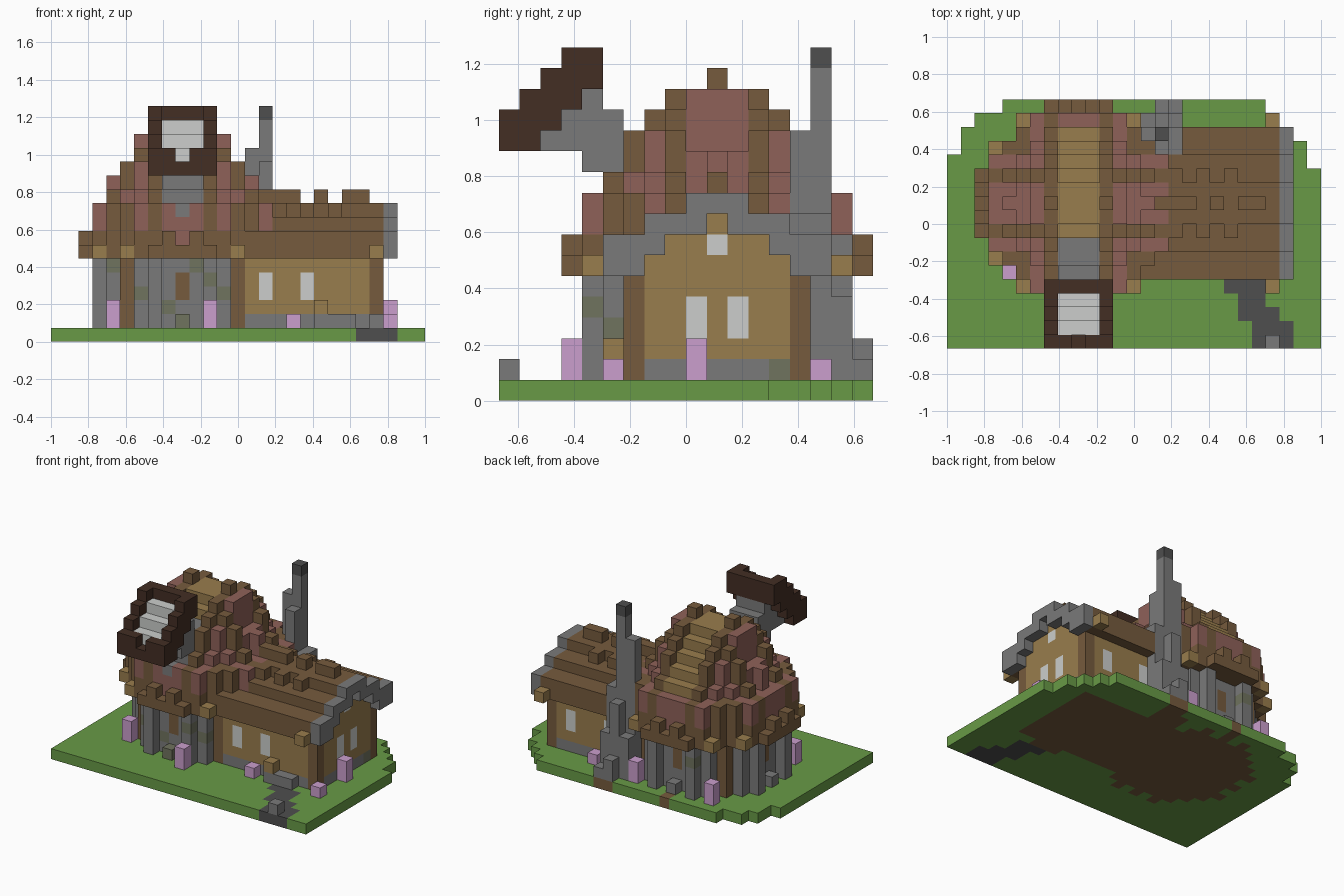
import bpy, bmesh
from mathutils import Vector

old = bpy.data.objects.get("Cube")
if old:
    bpy.data.objects.remove(old, do_unlink=True)

U = 2 / 27                      # block size
CX, CY = 9, 10                  # tower centre column; CY is also the wing ridge row

COLORS = {
    "grass": (104, 154, 70), "timber": (118, 91, 61), "roof_red": (143, 97, 89),
    "ochre": (153, 125, 77), "stone": (122, 122, 122), "dark_wood": (67, 46, 36),
    "pale_glass": (204, 206, 204), "pink": (203, 159, 205),
    "dark_stone": (78, 78, 78), "moss": (112, 115, 94),
}


def linear(c):
    c /= 255
    return c / 12.92 if c < 0.04 else ((c + 0.055) / 1.055) ** 2.4


MATS = {}
for name, rgb in COLORS.items():
    m = bpy.data.materials.new(name)
    m.use_nodes = True
    col = (*[linear(c) for c in rgb], 1)
    m.diffuse_color = col
    m.node_tree.nodes["Principled BSDF"].inputs["Base Color"].default_value = col
    MATS[name] = m

grid = {}                       # block -> (part, colour)


def put(part, color, xs, ys, zs):
    """Fill a box of blocks; each range is a number or an inclusive pair."""
    span = lambda r: range(r, r + 1) if isinstance(r, int) else range(r[0], r[1] + 1)
    for i in span(xs):
        for j in span(ys):
            for k in span(zs):
                grid[i, j, k] = (part, color)


def octagon(r, total):
    """Offsets from the tower centre that lie in an octagonal disc."""
    return [(a, b) for a in range(-r, r + 1) for b in range(-r, r + 1)
            if abs(a) + abs(b) <= total]


# Wing walls with corner posts and plinth
put("wing_walls", "ochre", (13, 23), (6, 14), (2, 6))
put("wing_walls", "stone", (13, 23), (6, 14), 1)
put("wing_walls", "moss", 23, 13, 1)
for j in (6, 14):
    put("wing_post", "timber", 23, j, (1, 5))

# Wing roof: stepped arch, with a stone verge around the gable
for d in range(-5, 6):
    a = abs(d)
    top = 9 if a <= 1 else 8 if a <= 3 else 7
    for k in range(6, top + 1):
        inner = (a <= 2 and k <= 7) or (a == 0 and k == 8) or (a == 3 and k == 6)
        put("wing_roof", "timber", (13, 22), CY + d, k)
        put("gable_wall" if inner else "wing_roof", "ochre" if inner else "timber",
            23, CY + d, k)
        if not inner:
            put("gable_verge", "stone", 24, CY + d, k)
for i in (15, 16, 17, 19, 21, 22):
    put("ridge_blocks", "timber", i, CY, 10)
for i in (16, 18, 20):
    for j in (8, 12):
        put("ridge_blocks", "timber", i, j, 9)

# Wing windows, doorstep and lamp
for i, j in ((15, 6), (18, 6), (17, 14), (21, 14), (23, 9), (23, 11)):
    put("wing_window", "pale_glass", i, j, (3, 4))
put("wing_window", "pale_glass", 23, CY, 7)
put("doorstep", "stone", (19, 21), 5, 1)
put("lamp", "ochre", 19, 5, 2)

# Tower walls, diagonal posts, buttresses, shutters and moss
for a, b in octagon(5, 8):
    post = abs(a) == 4 and abs(b) == 4
    put("tower_post" if post else "tower_walls", "timber" if post else "stone",
        CX + a, CY + b, (1, 5))
for s in (-2, 2):
    for j in (4, 16):
        put("buttress", "stone", CX + s, j, (1, 5))
    put("buttress", "stone", 3, CY + s, (1, 5))
for i, j in ((9, 5), (9, 15), (4, 10)):
    put("tower_shutter", "timber", i, j, (3, 4))
for i, j, k in ((4, 7, 5), (6, 5, 3), (8, 5, 2), (10, 5, 5), (12, 5, 3), (11, 4, 4),
                (7, 16, 4), (11, 15, 3), (4, 8, 3), (4, 12, 4), (5, 14, 3)):
    if grid[i, j, k][0] != "tower_post":
        put(grid[i, j, k][0], "moss", i, j, k)

# Tower eaves: alternating block ends over a solid ring, and beam ends
for a, b in octagon(7, 9):
    put("tower_eaves", "timber", CX + a, CY + b, 6)
    if max(abs(a), abs(b)) == 7 and min(abs(a), abs(b)) % 2:
        put("tower_eaves", "timber", CX + a, CY + b, 7)
for s in (-1, 1):
    for a in (-4, 4):
        put("beam_ends", "ochre", CX + a, CY + 6 * s, 6)
    put("beam_ends", "ochre", CX - 6, CY + 4 * s, 6)
    put("beam_ends", "ochre", 23, CY + 6 * s, 6)

# Tower roof: timber ribs standing proud of red side panels and an ochre back strip
RIB = {7: 6, 8: 6, 9: 6, 10: 5, 11: 4, 12: 4, 13: 3, 14: 2}
SIDE = {10: 4, 11: 4, 12: 3, 13: 3, 14: 3}
BACK_STRIP = {10: 5, 11: 4, 12: 3, 13: 2, 14: 1}
for k, r in RIB.items():
    for a, b in octagon(6, 9):
        p, q = abs(a), abs(b)
        if q <= 1:
            solid = p <= SIDE.get(k, r)
        elif p <= 1:
            solid = q <= BACK_STRIP.get(k, r)
        else:
            solid = max(p, q) <= r and p + q <= r + (3 if k < 10 else 2)
        if not solid:
            continue
        if p <= 1 and k >= 10:
            color = "stone" if b <= -3 else "ochre"
        elif min(p, q) == 2 or (min(p, q) == 4 and k < 10) or (p == 2 and k >= 13):
            color = "timber"
        elif k == 7 and min(p, q) > 2:
            color = "timber"
        else:
            color = "roof_red"
        put("tower_roof", color, CX + a, CY + b, k)
for s in (-1, 1):
    put("tower_roof", "timber", CX + 2 * s, CY, 15)
    put("tower_roof", "roof_red", CX + 5 * s, CY, (10, 11))

# Tilted viewing dish: stone arm, dark frame, pale stepped glass
ARM = {2: (12, 12), 3: (12, 13), 4: (11, 14), 5: (11, 13), 6: (10, 12), 7: (10, 12)}
for j, zs in ARM.items():
    put("dish_arm", "stone", (8, 10), j, zs)
put("dish_arm", "stone", 9, 4, 9)
FRAME = ((12, 13), (12, 14), (13, 15), (14, 16), (15, 16))
for j, (lo, hi) in enumerate(FRAME):
    put("dish_frame", "dark_wood", 7, j, (lo, hi))
    put("dish_frame", "dark_wood", 11, j, (lo, hi))
    if j in (0, 4):
        put("dish_frame", "dark_wood", (8, 10), j, (lo, hi))
    else:
        put("dish_frame", "dark_wood", (8, 10), j, lo)
        put("dish_glass", "pale_glass", (8, 10), j, hi - 1)
del grid[9, 0, 13]              # notch in the front rim

# Chimney with stepped foot
for i, j, top in ((15, 15, 15), (14, 15, 13), (15, 14, 12), (14, 14, 8), (16, 15, 8),
                  (16, 14, 8), (15, 16, 7), (14, 16, 4), (16, 16, 4), (15, 17, 2), (16, 17, 1)):
    put("chimney", "stone", i, j, (1, top))
put("chimney_cap", "dark_stone", 15, 15, 16)

# Loose stones
for i, j in ((9, 16), (3, 10), (23, 0)):
    put("loose_stones", "stone", i, j, 1)
put("loose_stones", "moss", 9, 4, 1)

# Ground: rounded back corners, dirt under the buildings, path in front
BACK = {0: 14, 1: 16, 2: 17, 3: 17, 23: 17, 24: 16, 25: 15, 26: 13}
for i in range(27):
    for j in range(BACK.get(i, 18)):
        put("ground", "timber" if (i, j, 1) in grid else "grass", i, j, 0)
put("ground", "timber", 9, 17, 0)
PATH = ((22, 24), (22, 24), (21, 23), (21, 22), (20, 22))
for j, xs in enumerate(PATH):
    put("path", "dark_stone", xs, j, 0)

# Flowers
for i, j, top in ((4, 5, 2), (11, 3, 2), (17, 5, 1), (24, 9, 2), (24, 5, 1),
                  (18, 15, 1), (13, 16, 2), (5, 16, 2)):
    put("flowers", "pink", i, j, (1, top))

# Turn the blocks into one mesh per part, keeping only outward faces
AXES = [Vector((1, 0, 0)), Vector((0, 1, 0)), Vector((0, 0, 1))]
for part in sorted({p for p, _ in grid.values()}):
    cells = [(c, v[1]) for c, v in grid.items() if v[0] == part]
    names = sorted({color for _, color in cells})
    bm = bmesh.new()
    for cell, color in cells:
        mid = Vector(cell) + Vector((0.5, 0.5, 0.5))
        for n in range(3):
            u, w = AXES[(n + 1) % 3] / 2, AXES[(n + 2) % 3] / 2
            for s in (-1, 1):
                if tuple(int(c + s * a) for c, a in zip(cell, AXES[n])) in grid:
                    continue
                o = mid + AXES[n] * s / 2
                ring = [o - u - w, o + u - w, o + u + w, o - u + w][::s]
                f = bm.faces.new([bm.verts.new((p - Vector((13.5, 9, 0))) * U) for p in ring])
                f.material_index = names.index(color)
    bmesh.ops.remove_doubles(bm, verts=bm.verts, dist=U / 100)
    mesh = bpy.data.meshes.new(part)
    bm.to_mesh(mesh)
    bm.free()
    for name in names:
        mesh.materials.append(MATS[name])
    bpy.context.scene.collection.objects.link(bpy.data.objects.new(part, mesh))
